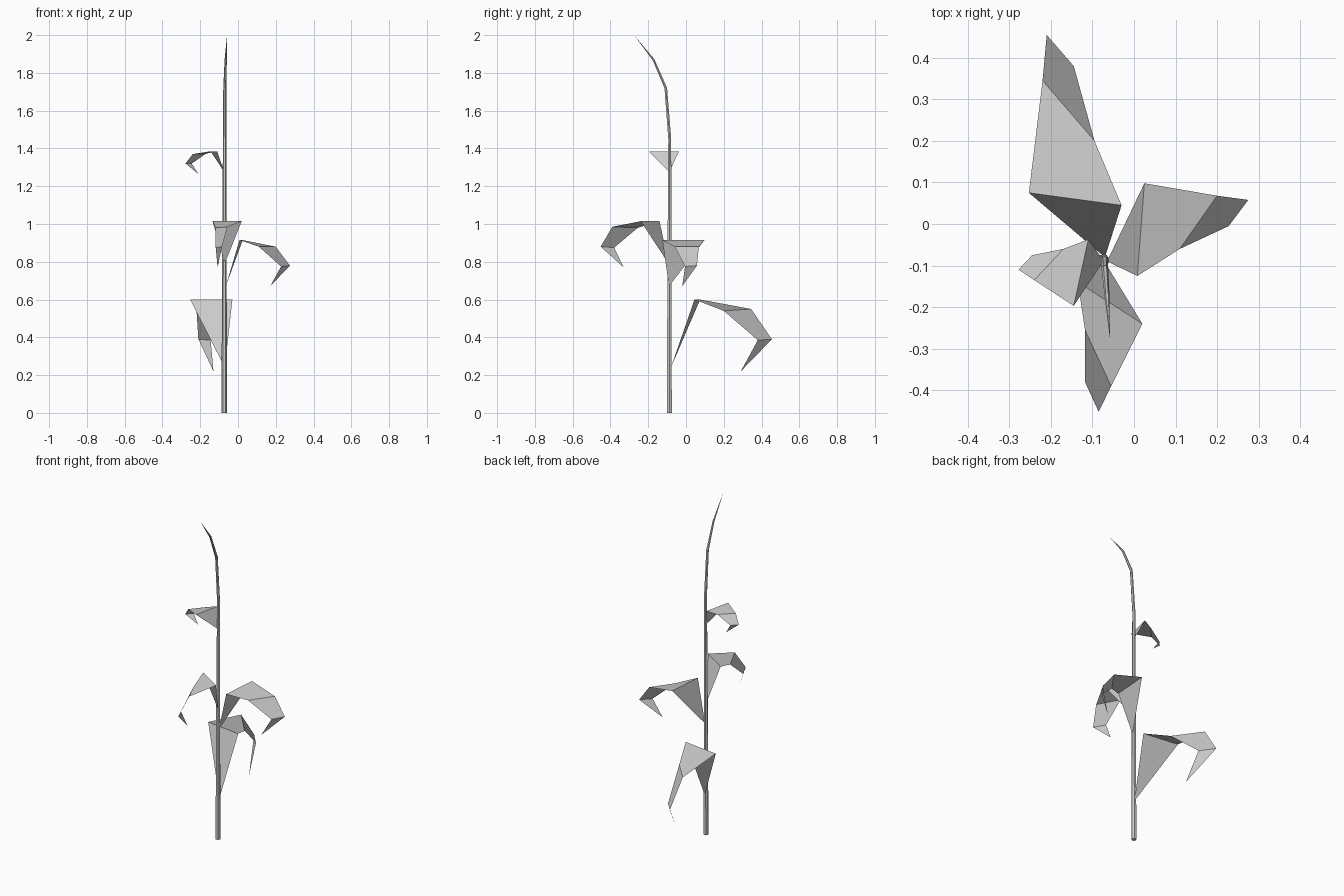
import bpy, bmesh, math
from mathutils import Vector

if "Cube" in bpy.data.objects:
    bpy.data.objects.remove(bpy.data.objects["Cube"])


def make_object(name, bm):
    mesh = bpy.data.meshes.new(name)
    bm.to_mesh(mesh)
    bm.free()
    obj = bpy.data.objects.new(name, mesh)
    bpy.context.collection.objects.link(obj)
    return obj


def make_stem(path, sides=6):
    """Tapered tube through (x, y, z, radius) rings, closed at the tip."""
    bm = bmesh.new()
    rings = []
    pts = [Vector(p[:3]) for p in path]
    for i, p in enumerate(path[:-1]):
        d = pts[i + 1] - pts[max(i - 1, 0)]
        if i == 0:
            d = Vector((0, 0, 1))
        rot = Vector((0, 0, 1)).rotation_difference(d)
        rings.append([bm.verts.new(pts[i] + rot @ Vector((
            p[3] * math.cos(math.tau * k / sides),
            p[3] * math.sin(math.tau * k / sides), 0))) for k in range(sides)])
    tip = bm.verts.new(pts[-1])
    bm.faces.new(rings[0][::-1])
    for a, b in zip(rings, rings[1:]):
        for k in range(sides):
            j = (k + 1) % sides
            bm.faces.new((a[k], a[j], b[j], b[k]))
    for k in range(sides):
        bm.faces.new((rings[-1][k], rings[-1][(k + 1) % sides], tip))
    return make_object("stem", bm)


def make_leaf(name, base, pairs, tip):
    """Folded strip: pointed base, cross edges (x1, y1, x2, y2, z1, z2), pointed tip."""
    bm = bmesh.new()
    rows = [(bm.verts.new((x1, y1, z1)), bm.verts.new((x2, y2, z2)))
            for x1, y1, x2, y2, z1, z2 in pairs]
    b, t = bm.verts.new(base), bm.verts.new(tip)
    bm.faces.new((b, rows[0][1], rows[0][0]))
    for (a, c), (d, e) in zip(rows, rows[1:]):
        bm.faces.new((a, c, e, d))
    bm.faces.new((rows[-1][0], rows[-1][1], t))
    bmesh.ops.recalc_face_normals(bm, faces=bm.faces)
    return make_object(name, bm)


# Stalk bending forward at the top
make_stem([(-0.073, -0.088, 0, 0.015), (-0.072, -0.088, 0.75, 0.012),
           (-0.071, -0.086, 1.45, 0.009), (-0.07, -0.107, 1.72, 0.008),
           (-0.065, -0.172, 1.87, 0.006), (-0.058, -0.275, 2.0, 0)])

# Drooping leaves, lowest first
make_leaf("back_leaf", (-0.07, -0.08, 0.24),
          [(-0.253, 0.075, -0.03, 0.045, 0.6, 0.6),
           (-0.22, 0.345, -0.095, 0.2, 0.55, 0.54),
           (-0.21, 0.455, -0.145, 0.38, 0.39, 0.385)],
          (-0.13, 0.29, 0.22))
make_leaf("right_leaf", (-0.065, -0.09, 0.67),
          [(0.025, 0.098, 0.008, -0.125, 0.915, 0.915),
           (0.2, 0.068, 0.11, -0.06, 0.88, 0.88),
           (0.275, 0.058, 0.228, -0.005, 0.78, 0.775)],
          (0.17, -0.02, 0.67))
make_leaf("front_leaf", (-0.07, -0.092, 0.79),
          [(0.02, -0.24, -0.135, -0.14, 1.015, 1.015),
           (-0.055, -0.39, -0.118, -0.255, 0.985, 0.98),
           (-0.085, -0.452, -0.118, -0.38, 0.88, 0.875)],
          (-0.108, -0.33, 0.77))
make_leaf("left_leaf", (-0.073, -0.088, 1.275),
          [(-0.11, -0.037, -0.145, -0.197, 1.385, 1.385),
           (-0.17, -0.06, -0.24, -0.135, 1.372, 1.37),
           (-0.245, -0.075, -0.278, -0.11, 1.32, 1.32)],
          (-0.21, -0.085, 1.265))
